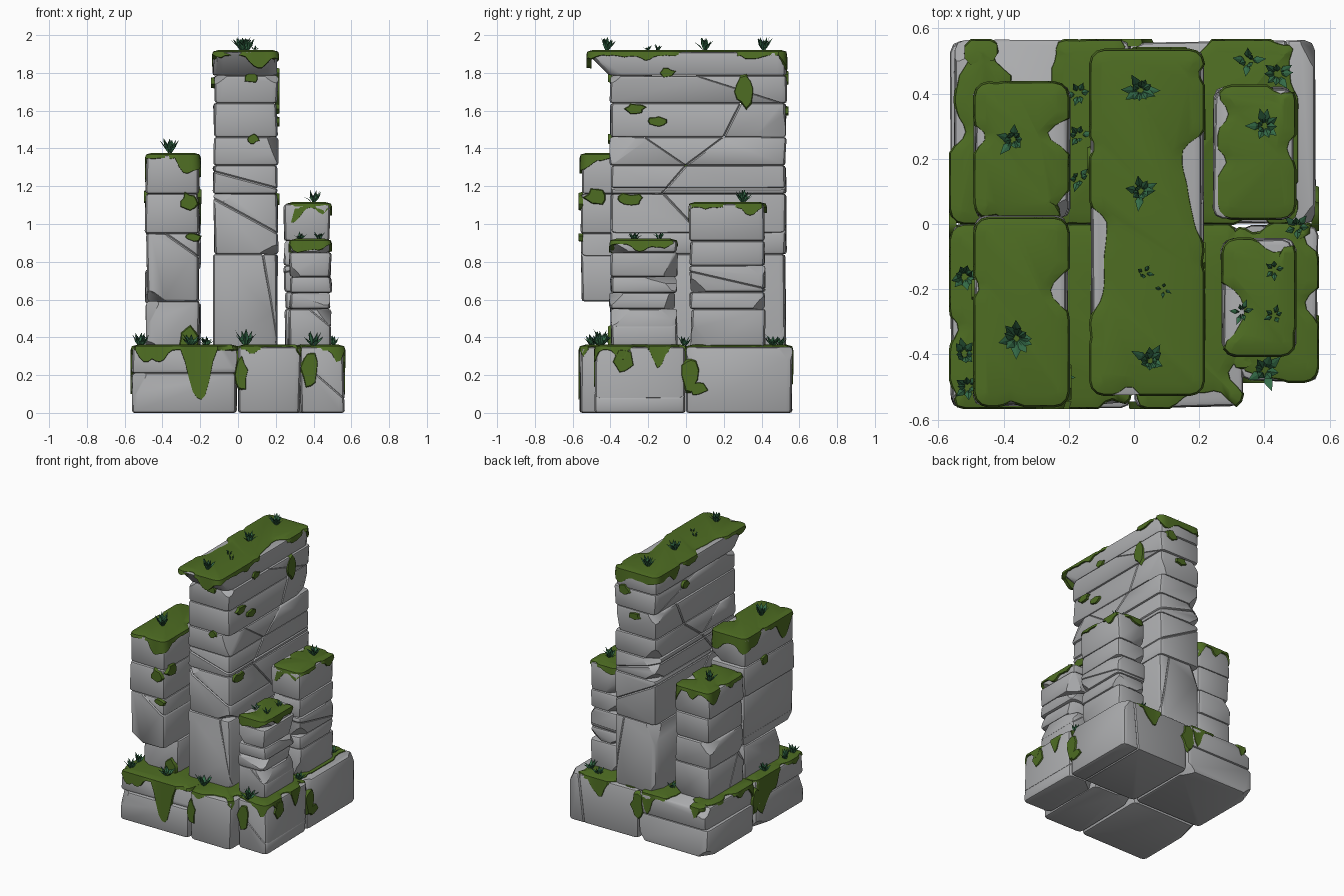
import bpy, bmesh, math, random
from mathutils import Vector, noise

if "Cube" in bpy.data.objects:
    bpy.data.objects.remove(bpy.data.objects["Cube"])

random.seed(7)
R = random.uniform


def material(name, rgb):
    m = bpy.data.materials.new(name)
    m.diffuse_color = (*rgb, 1)
    m.use_nodes = True
    m.node_tree.nodes["Principled BSDF"].inputs["Base Color"].default_value = m.diffuse_color
    return m


STONE = material("grey stone", (0.41, 0.415, 0.425))
MOSS = material("green moss", (0.075, 0.15, 0.016))
GRASS = material("dark green leaves", (0.035, 0.15, 0.065))


def finish(bm, name, mat, angle=35):
    bmesh.ops.recalc_face_normals(bm, faces=bm.faces[:])
    me = bpy.data.meshes.new(name)
    bm.to_mesh(me)
    bm.free()
    me.materials.append(mat)
    me.shade_smooth()
    me.set_sharp_from_angle(angle=math.radians(angle))
    ob = bpy.data.objects.new(name, me)
    bpy.context.collection.objects.link(ob)
    return ob


def cut(bm, p, n):
    # remove everything on the +n side and close the hole
    r = bmesh.ops.bisect_plane(bm, geom=bm.verts[:] + bm.edges[:] + bm.faces[:],
                               plane_co=p, plane_no=n, clear_outer=True)
    edges = [e for e in r["geom_cut"] if isinstance(e, bmesh.types.BMEdge)]
    if len(edges) > 2:
        return bmesh.ops.edgeloop_fill(bm, edges=edges)["faces"]
    return []


def crack(side, u0, z0, u1, z1):
    # plane through a line seen from the side ("s", y-z) or the front ("f", x-z)
    du, dz = u1 - u0, z1 - z0
    if side == "s":
        return Vector((0, u0, z0)), Vector((0, dz, -du)).normalized()
    return Vector((u0, 0, z0)), Vector((dz, 0, -du)).normalized()


def block(name, x, y, z, cracks=(), overhang=0, chips=2, r=0.03):
    # worn stone block: rounded corners, chipped edges, optional cracks
    bm = bmesh.new()
    bmesh.ops.create_cube(bm, size=1)
    for v in bm.verts:
        c = v.co
        low_front = c.z < 0 and c.y < 0
        v.co = (x[0] if c.x < 0 else x[1], y[0] if c.y < 0 else y[1], z[0] if c.z < 0 else z[1])
        v.co += Vector((R(-.006, .006), R(-.006, .006) + overhang * low_front, 0))
    up = [e for e in bm.edges if abs((e.verts[0].co - e.verts[1].co).normalized().z) > 0.5]
    bmesh.ops.bevel(bm, geom=up, offset=r, segments=2, profile=0.5, affect="EDGES")
    bm.normal_update()
    rim = [e for e in bm.edges if len(e.link_faces) == 2
           and sum(abs(f.normal.z) > 0.9 for f in e.link_faces) == 1]
    bmesh.ops.bevel(bm, geom=rim, offset=0.014, segments=2, profile=0.5, affect="EDGES")
    for _ in range(chips):
        s = [random.choice((0, 1)) for _ in range(3)]
        corner = Vector((x[s[0]], y[s[1]], z[s[2]]))
        n = Vector([(2 * k - 1) * R(.25, 1) for k in s]).normalized()
        cut(bm, corner - n * R(.035, .055), n)
    pieces = [bm]
    for p, n in cracks:
        new = []
        for b in pieces:
            for half, d in ((b.copy(), n), (b, -n)):
                faces = cut(half, p, d)
                if faces:
                    edges = list({e for f in faces for e in f.edges})
                    bmesh.ops.bevel(half, geom=edges, offset=0.007, segments=1,
                                    affect="EDGES", clamp_overlap=True)
                if half.faces:
                    new.append(half)
        pieces = new
    out = bmesh.new()
    for b in pieces:
        tmp = bpy.data.meshes.new("tmp")
        b.to_mesh(tmp)
        b.free()
        out.from_mesh(tmp)
        bpy.data.meshes.remove(tmp)
    finish(out, name, STONE)


def column(name, x, y, levels, cracks={}, wobble=0.006):
    for i in range(len(levels) - 1):
        w = lambda p: (p[0] + R(-wobble, wobble), p[1] + R(-wobble, wobble))
        block(f"{name}_block_{i + 1}", w(x), w(y), levels[i:i + 2], cracks.get(i, ()))


def moss(name, x, y, z, drip, r=0.04):
    # cap with a ragged edge that hangs over the sides
    corners = [(x[1] - r, y[1] - r, 0), (x[0] + r, y[1] - r, 90),
               (x[0] + r, y[0] + r, 180), (x[1] - r, y[0] + r, 270)]
    base = []
    for cx, cy, a0 in corners:
        for k in range(4):
            a = math.radians(a0 + 30 * k)
            n = Vector((math.cos(a), math.sin(a), 0))
            base.append((Vector((cx, cy, z)) + n * r, n))
    pts = []
    for (p, n), (q, m) in zip(base, base[1:] + base[:1]):
        k = max(1, round((q - p).length / 0.022))
        pts += [(p.lerp(q, i / k), n.lerp(m, i / k)) for i in range(k)]
    bm = bmesh.new()
    rings = [[], [], [], []]
    up = Vector((0, 0, 1))
    for p, n in pts:
        t = noise.noise(Vector((p.x * 9, p.y * 9, z * 7 + 3)))
        d = 0.014 + max(0, t) * drip * 2.2 + R(0, .006)
        inset = max(0, -t - 0.15) * 0.12
        for ring, off, h in zip(rings, (-.03 - inset, .002 - inset, .008 - inset, -.02 - inset),
                                (.012, .003, -d, -d - .004)):
            ring.append(bm.verts.new(p + n * off + up * h))
    bm.faces.new(rings[0])
    for a, b in zip(rings, rings[1:]):
        for i in range(len(a)):
            j = (i + 1) % len(a)
            bm.faces.new((a[i], a[j], b[j], b[i]))
    finish(bm, name, MOSS, 50)


# base blocks
L, F, B = (-.56, -.005), (-.56, -.005), (.005, .56)
block("base_left_front_lower", L, F, (0, .21))
block("base_left_front_upper", L, (-.55, -.005), (.21, .348))
block("base_left_back_lower", L, B, (0, .2))
block("base_left_back_upper", (-.55, -.005), B, (.2, .348))
block("base_right_back", (.005, .56), B, (0, .348), [crack("f", .47, .36, .43, 0)])
block("base_front_middle", (.005, .33), F, (0, .348))
block("base_front_right", (.33, .56), (-.48, -.005), (0, .348), [crack("f", .34, .27, .56, .08)])

# central tower
TX, TY = (-.13, .21), (-.4, .53)
column("tower", TX, TY, [.34, .84, 1.16, 1.31, 1.46, 1.64, 1.785], {
    0: [crack("f", .2, .42, .13, .84)],
    1: [crack("f", -.12, 1.13, .21, .95), crack("s", -.12, 1.16, .03, 1.0)],
    2: [crack("s", -.12, 1.17, 0, 1.31), crack("f", -.1, 1.27, .2, 1.19)],
    3: [crack("s", 0, 1.31, .2, 1.46), crack("s", -.22, 1.46, 0, 1.31)],
    4: [crack("s", .2, 1.46, .29, 1.64)],
    5: [crack("s", .05, 1.785, .35, 1.69)]}, .004)
block("tower_top_block", TX, (-.53, .53), (1.785, 1.91), overhang=.13, chips=0, r=.05)

# left columns: the front one overhangs its foot
CX = (-.485, -.205)
block("left_front_foot", CX, (-.4, .01), (.34, .59))
column("left_front", CX, (-.555, .015), [.59, .95, 1.16, 1.365],
       {0: [crack("f", -.4, .96, -.2, .82), crack("f", -.49, .66, -.36, .58)]})
column("left_back", CX, (.02, .43), [.34, .58, .76, .94, 1.125], {0: [crack("s", .1, .58, .2, .34)]})

# right columns
column("right_back", (.25, .49), (.02, .42), [.34, .55, .64, .78, .91, 1.105],
       {2: [crack("s", .05, .74, .4, .66)]})
column("right_front", (.275, .49), (-.4, -.05), [.34, .55, .635, .72, .85, .91],
       {0: [crack("f", .38, .55, .49, .46)]})

# moss caps
for name, x, y, z, d in [
        ("tower_moss", TX, (-.52, .53), 1.91, .05),
        ("left_front_moss", CX, (-.555, .015), 1.365, .09),
        ("left_back_moss", CX, (.02, .43), 1.125, .09),
        ("right_back_moss", (.26, .49), (.02, .42), 1.105, .07),
        ("right_front_moss", (.275, .49), (-.4, -.05), .91, .06),
        ("base_moss_left_front", L, F, .35, .16),
        ("base_moss_left_back", (-.56, -.38), B, .35, .16),
        ("base_moss_back_middle", (-.25, 0), B, .35, .16),
        ("base_moss_right_back", (0, .5), B, .35, .16),
        ("base_moss_front_middle", (0, .33), F, .35, .18),
        ("base_moss_front_right", (.3, .56), (-.48, 0), .35, .18)]:
    moss(name, x, y, z, d)

# moss clumps clinging to the sides: (outward normal, centre, half width, half height)
XP, XN, YP, YN = Vector((1, 0, 0)), Vector((-1, 0, 0)), Vector((0, 1, 0)), Vector((0, -1, 0))
bm = bmesh.new()
for n, c, w, h in [
        (XP, (.208, .31, 1.7), .06, .09), (XP, (.208, -.27, 1.61), .06, .03),
        (XP, (.208, -.15, 1.545), .05, .03), (XP, (.208, -.1, 1.8), .05, .03),
        (XP, (.208, -.3, 1.13), .08, .035), (YN, (.07, -.402, 1.775), .04, .035),
        (YN, (.08, -.402, 1.45), .035, .03), (YN, (-.26, -.557, 1.12), .05, .05),
        (YN, (-.24, -.557, .93), .05, .025), (YN, (-.26, -.402, .39), .06, .08),
        (XP, (-.203, -.48, 1.14), .06, .05), (XN, (-.487, -.2, 1.15), .05, .04),
        (XP, (.556, .02, .2), .05, .1), (XP, (.556, .06, .13), .06, .04),
        (YN, (.015, -.556, .2), .04, .1), (YN, (.38, -.477, .24), .05, .12),
        (XP, (.556, -.33, .27), .06, .07), (YP, (0, .556, .24), .06, .1),
        (YP, (.04, .532, 1.6), .05, .03), (XN, (-.556, 0, .22), .05, .1),
        (XN, (-.132, .2, 1.75), .05, .03), (YP, (.12, .532, 1.77), .05, .04)]:
    u, c = n.cross(Vector((0, 0, 1))), Vector(c)
    rim, mid, N = [], [], 11
    for i in range(N):
        a, k = 2 * math.pi * i / N, R(.7, 1.15)
        o = u * (w * k * math.cos(a)) + Vector((0, 0, h * k * math.sin(a)))
        rim.append(bm.verts.new(c + o - n * .012))
        mid.append(bm.verts.new(c + o * .85 + n * .011))
    bm.faces.new(mid)
    for i in range(N):
        j = (i + 1) % N
        bm.faces.new((rim[i], rim[j], mid[j], mid[i]))
finish(bm, "side_moss_clumps", MOSS, 50)

# leaf tufts: (x, y, z, leaf length, leaf count)
bm = bmesh.new()
for x, y, z, s, count in [
        (.02, .41, 1.915, .085, 12), (.02, .1, 1.915, .08, 11), (.05, -.42, 1.915, .085, 12),
        (.03, -.15, 1.915, .04, 5), (.09, -.2, 1.915, .035, 4),
        (-.36, -.35, 1.37, .1, 11), (-.37, .26, 1.13, .08, 9), (.4, .3, 1.11, .08, 10),
        (.43, -.14, .915, .05, 5), (.33, -.27, .915, .05, 6), (.43, -.28, .915, .05, 5),
        (-.52, -.16, .35, .08, 9), (-.52, -.4, .35, .08, 8), (-.51, -.5, .35, .075, 8),
        (.4, -.45, .35, .09, 9), (.35, .5, .35, .07, 7), (.44, .46, .35, .075, 8),
        (.04, -.45, .35, .1, 9), (-.17, .4, .35, .06, 6), (-.17, .27, .35, .06, 6),
        (-.17, .14, .35, .06, 6), (.5, -.01, .35, .07, 7), (-.25, -.46, .35, .09, 8),
        (.02, -.5, .2, .07, 5), (.5, -.02, .2, .07, 5)]:
    for i in range(count):
        a = 2 * math.pi * (i + R(-.3, .3)) / count
        out = Vector((math.cos(a), math.sin(a), 0))
        side = Vector((-out.y, out.x, 0))
        lean, length = R(.25, .95), s * R(.8, 1.05)
        p = Vector((x, y, z)) + out * .006
        tip = p + out * length * lean * .8 + Vector((0, 0, length * math.sqrt(1 - lean * lean * .8)))
        m = p.lerp(tip, .45) + Vector((0, 0, .005))
        wd = side * s * .16
        v = [bm.verts.new(q) for q in (p, m + wd, tip, m - wd, m - out * .006)]
        for f in ((0, 1, 4), (1, 2, 4), (2, 3, 4), (3, 0, 4)):
            bm.faces.new([v[k] for k in f])
finish(bm, "leaf_tufts", GRASS, 20)
